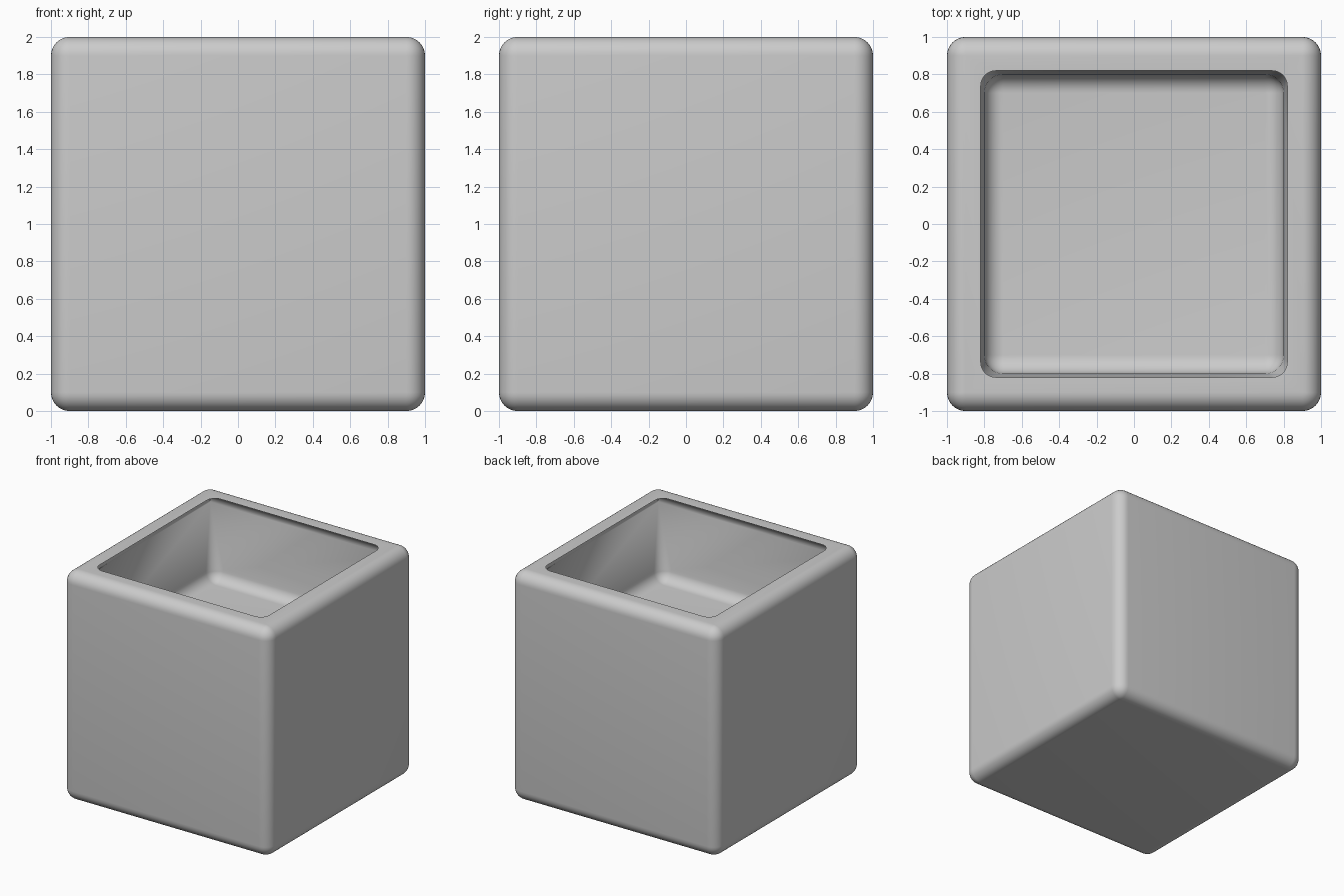
import bpy, bmesh
from math import sin, cos, pi, radians

if "Cube" in bpy.data.objects:
    bpy.data.objects.remove(bpy.data.objects["Cube"])

R = 0.1        # rounding radius of every edge
OUT = 1.0      # outer half width
INN = 0.8      # cavity half width
TOP = 2.0
FLOOR = 1.3    # cavity floor height
N = 8          # segments per rounding
ARC = [i / N * pi / 2 for i in range(N + 1)]


def rounded_square(bm, half, r, z):
    """Ring of vertices: a square with corner radius r."""
    c = half - r
    ring = []
    for k, (sx, sy) in enumerate([(1, 1), (-1, 1), (-1, -1), (1, -1)]):
        for a in ARC:
            t = a + k * pi / 2
            ring.append(bm.verts.new((sx * c + r * cos(t), sy * c + r * sin(t), z)))
    return ring


# Profile as (half width, corner radius, height), from the base up and into the cavity
profile = [(OUT - R + R * sin(a), R * sin(a), R - R * cos(a)) for a in ARC]
profile += [(OUT - R + R * cos(a), R * cos(a), TOP - R + R * sin(a)) for a in ARC]
profile += [(INN + R * cos(a), R * (1 - cos(a)), TOP - R + R * sin(a))
            for a in reversed(ARC[:-1])]
profile += [(INN - R + R * cos(a), R * cos(a), FLOOR + R - R * sin(a)) for a in ARC]

# Skin the rings into one closed shell
bm = bmesh.new()
rings = [rounded_square(bm, *p) for p in profile]
for lo, hi in zip(rings, rings[1:]):
    for i in range(len(lo)):
        j = (i + 1) % len(lo)
        bm.faces.new((lo[i], lo[j], hi[j], hi[i]))
bm.faces.new(rings[0][::-1])
bm.faces.new(rings[-1])
bmesh.ops.remove_doubles(bm, verts=bm.verts, dist=1e-5)
bmesh.ops.recalc_face_normals(bm, faces=bm.faces)

mesh = bpy.data.meshes.new("square_planter")
bm.to_mesh(mesh)
bm.free()
pot = bpy.data.objects.new("square_planter", mesh)
bpy.context.collection.objects.link(pot)
bpy.context.view_layer.objects.active = pot
pot.select_set(True)
bpy.ops.object.shade_smooth_by_angle(angle=radians(40))
